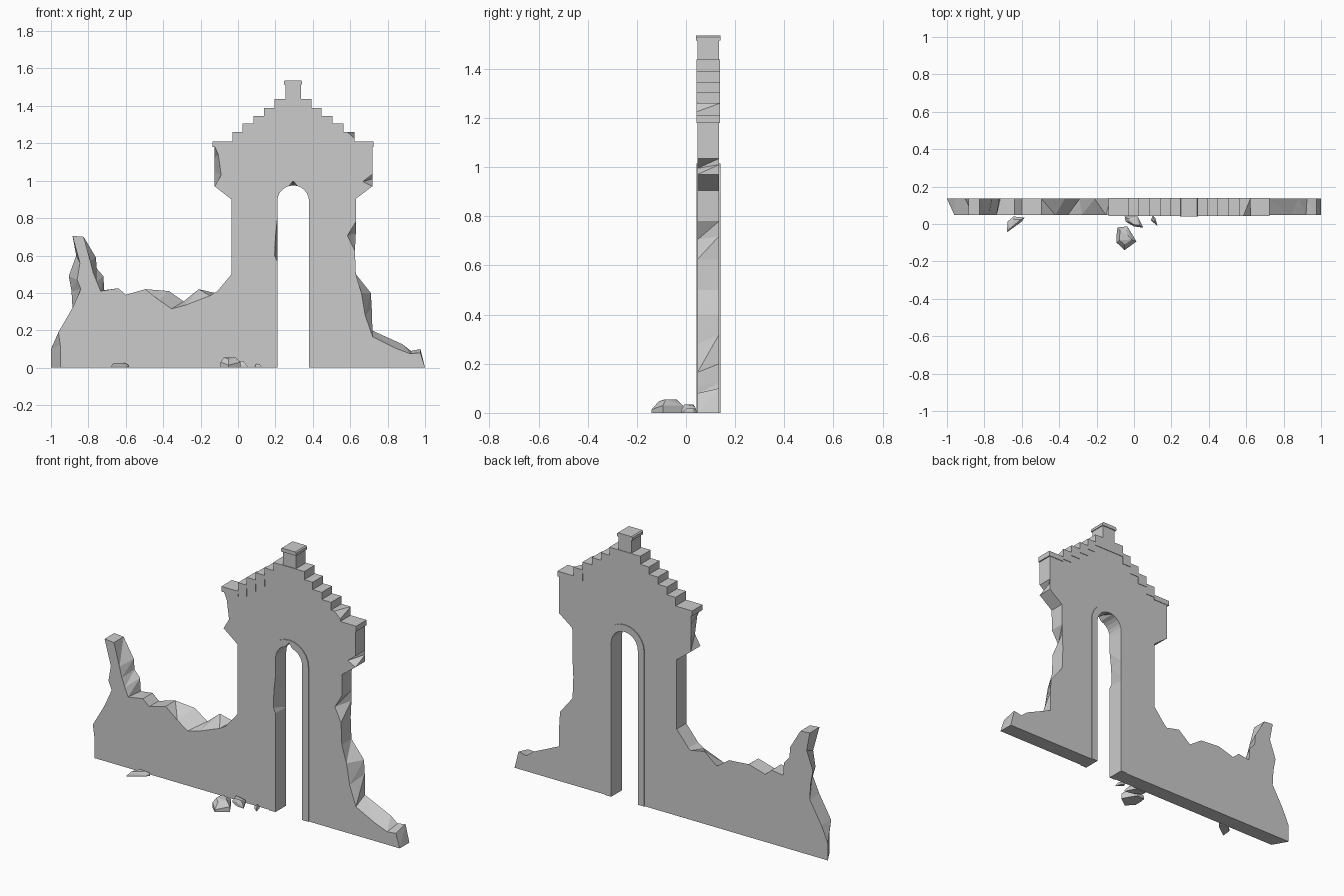
import bpy, bmesh
from math import pi, sin, cos

if "Cube" in bpy.data.objects:
    bpy.data.objects.remove(bpy.data.objects["Cube"])


def finish(name, bm):
    bmesh.ops.recalc_face_normals(bm, faces=bm.faces)
    me = bpy.data.meshes.new(name)
    bm.to_mesh(me)
    bm.free()
    ob = bpy.data.objects.new(name, me)
    bpy.context.collection.objects.link(ob)
    return ob


def slab(name, pts, y0, y1):
    """Outline in x,z; optional 3rd/4th values are the back outline's x,z."""
    bm = bmesh.new()
    front = [bm.verts.new((p[0], y0, p[1])) for p in pts]
    back = [bm.verts.new((p[-2], y1, p[-1])) for p in pts]
    n = len(pts)
    caps = [bm.faces.new(front), bm.faces.new(back[::-1])]
    for i in range(n):
        j = (i + 1) % n
        if len(pts[i]) == 2 and len(pts[j]) == 2:
            bm.faces.new((front[j], front[i], back[i], back[j]))
        else:
            bm.faces.new((front[j], front[i], back[i]))
            bm.faces.new((front[j], back[i], back[j]))
    bm.normal_update()
    bmesh.ops.triangulate(bm, faces=caps, ngon_method='EAR_CLIP')
    return finish(name, bm)


def box(name, x0, x1, z0, z1, y0, y1):
    return slab(name, [(x0, z0), (x0, z1), (x1, z1), (x1, z0)], y0, y1)


def arch(r, cx=0.295, cz=0.89, n=12):
    """Door outline from bottom left over the top to bottom right."""
    return ([(cx - r, 0)] + [(cx - r * cos(pi * i / n), cz + r * sin(pi * i / n))
            for i in range(n + 1)] + [(cx + r, 0)])


# Broken wall: left end, gable, right end (front x,z then back x,z)
left = [(-.95, 0, -1, 0), (-.95, .12, -1, .10), (-.96, .19), (-.885, .32),
        (-.84, .42, -.89, .41), (-.86, .47, -.905, .49), (-.845, .56, -.865, .60),
        (-.885, .705), (-.825, .70), (-.79, .57, -.76, .59), (-.775, .51, -.755, .53),
        (-.755, .46, -.72, .49), (-.735, .41, -.715, .415), (-.64, .425), (-.6, .39),
        (-.495, .42), (-.42, .36, -.37, .41), (-.355, .315, -.29, .355),
        (-.28, .335, -.21, .42), (-.15, .385, -.125, .40), (-.11, .41),
        (-.035, .5), (-.035, .9), (-.125, .97), (-.09, 1.03, -.125, 1.05),
        (-.105, 1.14, -.125, 1.12)]
gable = [(-.125, 1.185), (-.02, 1.2), (.2, 1.39), (.39, 1.39), (.61, 1.2), (.718, 1.185)]
right = [(.718, 1.035), (.668, .995, .718, 1.01), (.718, .97), (.632, .905),
         (.63, .78), (.585, .705, .63, .72), (.625, .625), (.63, .5),
         (.66, .4, .71, .40), (.68, .28, .715, .32), (.72, .165, .715, .2),
         (.84, .105, .88, .125), (.92, .075, .925, .09), (.975, .08, .975, .10), (1, 0)]
slab("ruined_wall", left + gable + right + arch(0.105)[::-1], .047, .135)

# Arch surround with a chipped left jamb and crown
inner = arch(0.085)
inner[7] = (.295, 1.0, .295, .975)
chips = [(.21, .57), (.196, .6, .21, .6), (.2, .7, .21, .7), (.21, .79)]
inner = inner[:1] + chips + inner[1:]
slab("door_surround", inner + arch(0.125)[::-1], .042, .14)

# Stepped gable coping
xl = [-.136, -.03, .025, .083, .14, .195]
xr = [.725, .623, .564, .505, .447, .393]
zs = [1.21, 1.26, 1.305, 1.347, 1.39, 1.437]
for i in range(5):
    z0 = zs[i] - (.03 if i == 0 else .065)
    box("left_coping_step", xl[i], xl[i + 1], z0, zs[i], .043, .138)
    if i == 1:  # chipped step
        slab("chipped_coping_step", [(xr[2], z0), (xr[2], zs[1]),
             (.585, zs[1], xr[1], zs[1]), (xr[1], 1.225, xr[1], 1.235), (xr[1], z0)], .043, .138)
    else:
        box("right_coping_step", xr[i + 1], xr[i], z0, zs[i], .043, .138)
box("top_coping_step", xl[5], xr[5], 1.37, zs[5], .043, .138)

# Finial block and cap
box("finial", .254, .338, 1.43, 1.517, .047, .135)
slab("finial_cap", [(.245, 1.515), (.245, 1.53), (.251, 1.536), (.337, 1.536),
                    (.343, 1.53), (.343, 1.515)], .04, .14)


# Fallen stones
def stone(name, foot, h, top):
    bm = bmesh.new()
    cx = sum(p[0] for p in foot) / len(foot)
    cy = sum(p[1] for p in foot) / len(foot)
    for i, (x, y) in enumerate(foot):
        bm.verts.new((x, y, 0))
        bm.verts.new((x, y, h * (.25 + .3 * (i % 2))))
        bm.verts.new((cx + (x - cx) * top, cy + (y - cy) * top, h * (1 - .15 * (i % 3 == 1))))
    hull = bmesh.ops.convex_hull(bm, input=bm.verts)
    loose = set(hull["geom_interior"] + hull["geom_unused"])
    bmesh.ops.delete(bm, geom=[v for v in loose if isinstance(v, bmesh.types.BMVert)],
                     context='VERTS')
    finish(name, bm)


stone("large_stone", [(-.088, -.018), (-.035, -.013), (-.02, -.055), (.013, -.093),
                      (-.05, -.14), (-.093, -.1), (-.093, -.056)], .055, .6)
stone("left_stone", [(-.68, -.045), (-.675, .013), (-.645, .04), (-.585, .035),
                     (-.6, .013), (-.655, -.025)], .025, .6)
stone("middle_stone", [(-.05, .04), (.02, .04), (.05, -.02), (0, -.013), (-.045, .013)], .035, .6)
stone("small_stone", [(.1, .045), (.115, .03), (.125, -.01), (.09, .02)], .02, .5)
